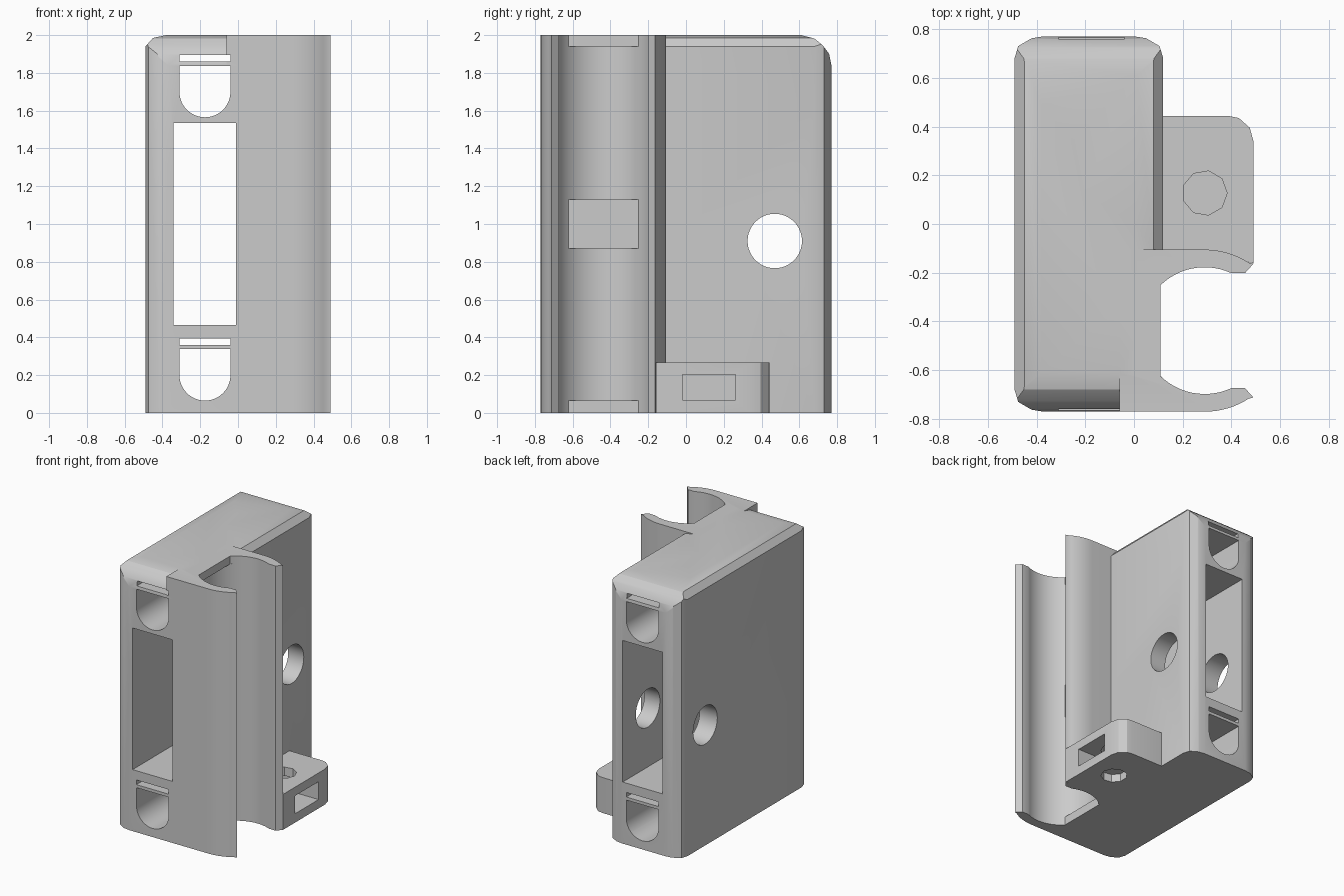
import bpy, bmesh, math
from mathutils import Vector

cube = bpy.data.objects.get("Cube")
if cube:
    bpy.data.objects.remove(cube, do_unlink=True)

grey = bpy.data.materials.new("light grey plastic")
grey.use_nodes = True
COLOUR = (0.6, 0.6, 0.6, 1)
grey.diffuse_color = COLOUR
grey.node_tree.nodes["Principled BSDF"].inputs["Base Color"].default_value = COLOUR


def prism(name, outline, axis, lo, hi):
    """Extrude a 2D outline along an axis; the outline uses the other two axes in order."""
    place = {"x": lambda a, b, h: (h, a, b),
             "y": lambda a, b, h: (a, h, b),
             "z": lambda a, b, h: (a, b, h)}[axis]
    bm = bmesh.new()
    base = bm.faces.new([bm.verts.new(place(a, b, lo)) for a, b in outline])
    new = bmesh.ops.extrude_face_region(bm, geom=[base])["geom"]
    bmesh.ops.translate(bm, vec=Vector(place(0, 0, hi - lo)),
                        verts=[v for v in new if isinstance(v, bmesh.types.BMVert)])
    bmesh.ops.recalc_face_normals(bm, faces=bm.faces)
    mesh = bpy.data.meshes.new(name)
    bm.to_mesh(mesh)
    bm.free()
    mesh.materials.append(grey)
    obj = bpy.data.objects.new(name, mesh)
    bpy.context.collection.objects.link(obj)
    return obj


def combine(target, other, operation):
    """Apply an exact boolean and remove the helper."""
    other.hide_render = True
    mod = target.modifiers.new("boolean", "BOOLEAN")
    mod.operation, mod.object, mod.solver = operation, other, "EXACT"
    bpy.context.view_layer.objects.active = target
    bpy.ops.object.modifier_apply(modifier=mod.name)
    bpy.data.objects.remove(other, do_unlink=True)


def arc(cx, cy, r, start, end, steps):
    angles = [math.radians(start + (end - start) * i / steps) for i in range(steps + 1)]
    return [(cx + r * math.cos(a), cy + r * math.sin(a)) for a in angles]


def circle(cx, cy, r, sides):
    return arc(cx, cy, r, 0, 360, sides)[:-1]


def rect(a0, a1, b0, b1):
    return [(a0, b0), (a1, b0), (a1, b1), (a0, b1)]


# Body: three softened outlines intersected
MID, HALF, DEPTH, TOP = -0.185, 0.305, 0.77, 2.0
corner = [(HALF, 0.68), (HALF - 0.015, 0.73), (HALF - 0.07, 0.762), (HALF - 0.12, DEPTH)]
plan = corner + [(-x, y) for x, y in reversed(corner)]
plan += [(-x, -y) for x, y in plan]
body = prism("clip_housing", [(MID + x, y) for x, y in plan], "z", 0, TOP)

side = [(DEPTH, 0), (DEPTH, 1.84), (0.758, 1.90), (0.725, 1.945), (0.68, 1.982), (0.61, TOP)]
side += [(-y, z) for y, z in reversed(side)]
combine(body, prism("side_limit", side, "x", -1, 1), "INTERSECT")

front = [(HALF, 0), (HALF, 1.94), (HALF - 0.04, 1.985), (HALF - 0.11, TOP)]
front += [(-x, z) for x, z in reversed(front)]
combine(body, prism("front_limit", [(MID + x, z) for x, z in front], "y", -1, 1), "INTERSECT")

# Clip block with open jaws, full height
CX, CY, BORE, OUTER = 0.29, -0.4375, 0.26, 0.3325
jaw = [(-0.06, CY + OUTER)]
jaw += arc(CX, CY, OUTER, 90, 57, 8) + [(0.49, -0.163), (0.455, -0.202)]
jaw += arc(CX, CY, BORE, 65, 295, 44)
jaw += [(0.455, -0.673), (0.49, -0.712)] + arc(CX, CY, OUTER, -57, -90, 8)
jaw += [(-0.06, CY - OUTER)]
combine(body, prism("bore_cutter", circle(CX, CY, BORE, 64), "z", -0.1, 2.1), "DIFFERENCE")
combine(body, prism("clip_block", jaw, "z", 0, TOP), "UNION")

# Flat ribs bridging the back of the bore
for z0, z1 in ((0, 0.065), (0.87, 1.13), (1.94, TOP)):
    combine(body, prism("rib", rect(0.015, 0.108, -0.625, -0.25), "z", z0, z1), "UNION")

# Openings running front to back
combine(body, prism("window_cutter", rect(-0.342, -0.01, 0.465, 1.535), "y", -1, 1), "DIFFERENCE")
for base in (0.065, 1.565):
    r, cx = 0.135, -0.175
    pocket = [(cx + r, base + 0.272), (cx - r, base + 0.272)]
    pocket += arc(cx, base + r, r, 180, 360, 24)
    combine(body, prism("pocket_cutter", pocket, "y", -1, 1), "DIFFERENCE")
    slit = rect(cx - r, cx + r, base + 0.295, base + 0.33)
    combine(body, prism("slit_cutter", slit, "y", -1, 1), "DIFFERENCE")

# Round cross hole
combine(body, prism("cross_hole_cutter", circle(0.47, 0.91, 0.144, 48), "x", -1, 1), "DIFFERENCE")

# Mounting tab with nut slot and screw hole
tab_plan = [(0.11, -0.13), (0.30, -0.13), (0.49, -0.16), (0.49, 0.34), (0.475, 0.395),
            (0.43, 0.435), (0.39, 0.443), (0.11, 0.443)]
tab = prism("mounting_tab", tab_plan, "z", 0, 0.268)
combine(tab, prism("nut_slot_cutter", rect(-0.018, 0.262, 0.067, 0.202), "x", 0.15, 0.6), "DIFFERENCE")
for z0, z1 in ((-0.1, 0.06), (0.15, 0.4)):
    combine(tab, prism("screw_cutter", circle(0.29, 0.127, 0.092, 9), "z", z0, z1), "DIFFERENCE")

# Smooth curved walls, keep edges crisp
for obj in (body, tab):
    bpy.ops.object.select_all(action="DESELECT")
    obj.select_set(True)
    bpy.context.view_layer.objects.active = obj
    bpy.ops.object.shade_smooth_by_angle(angle=math.radians(25))
